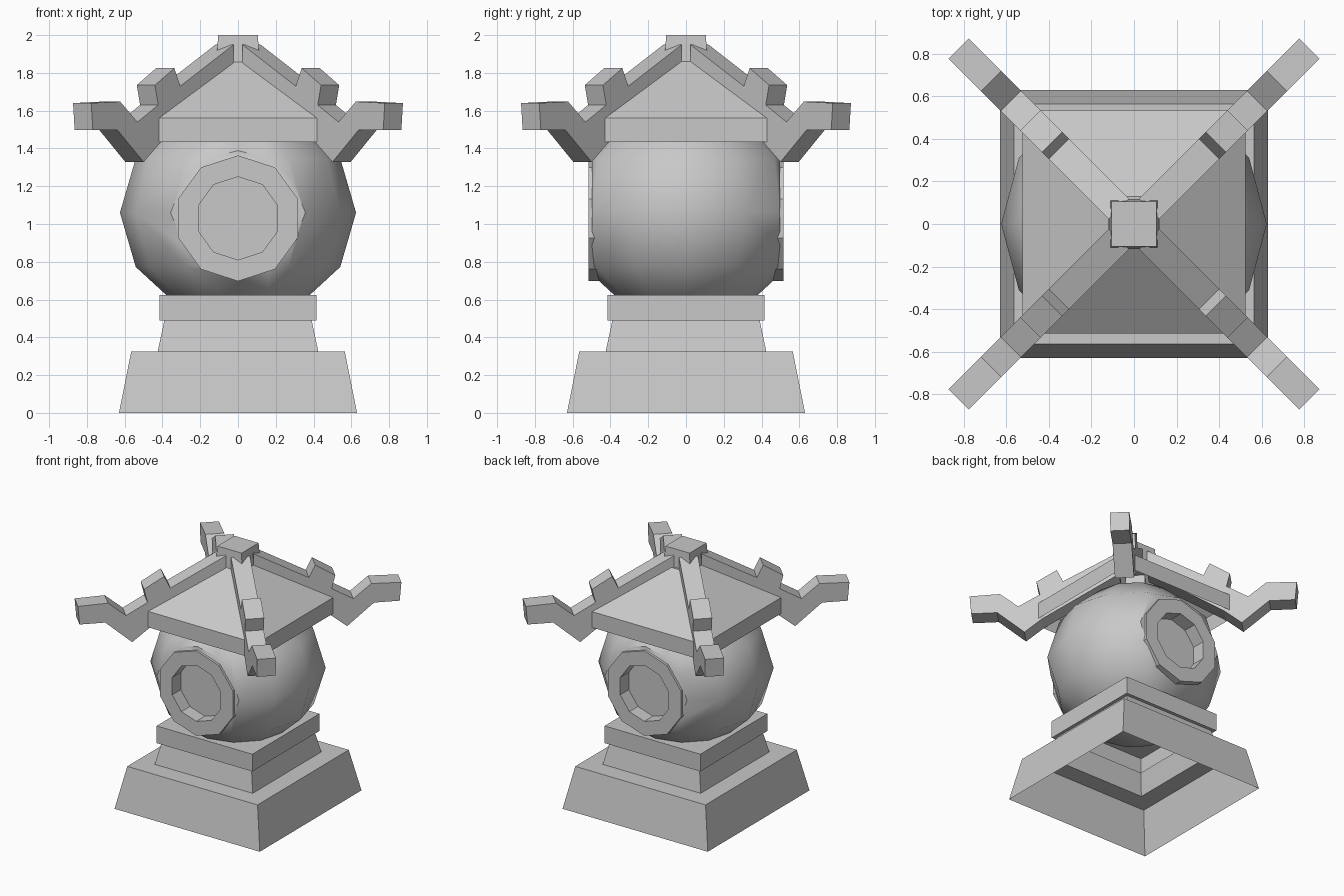
import bpy, bmesh
from math import pi, radians, cos, sin
from mathutils import Matrix, Vector

if "Cube" in bpy.data.objects:
    bpy.data.objects.remove(bpy.data.objects["Cube"], do_unlink=True)

stone = bpy.data.materials.new("grey_stone")
stone.use_nodes = True
GREY = (0.58, 0.58, 0.58, 1)
stone.diffuse_color = GREY
stone.node_tree.nodes["Principled BSDF"].inputs["Base Color"].default_value = GREY


def finish(name, bm):
    bmesh.ops.remove_doubles(bm, verts=bm.verts, dist=1e-5)
    mesh = bpy.data.meshes.new(name)
    bm.to_mesh(mesh)
    bm.free()
    mesh.materials.append(stone)
    obj = bpy.data.objects.new(name, mesh)
    bpy.context.collection.objects.link(obj)
    return obj


def square_stack(name, levels, y=0.0, bottom=False):
    """Square shell through (half width, height) levels, capped on top."""
    bm = bmesh.new()
    corners = [(-1, -1), (1, -1), (1, 1), (-1, 1)]
    rings = [[bm.verts.new((h * a, h * b + y, z)) for a, b in corners] for h, z in levels]
    for low, high in zip(rings, rings[1:]):
        for i in range(4):
            j = (i + 1) % 4
            bm.faces.new((low[i], low[j], high[j], high[i]))
    bm.faces.new(rings[-1])
    if bottom:
        bm.faces.new(rings[0][::-1])
    return finish(name, bm)


def window_tube(name, outer, inner, y_in, y_out, side):
    """Ten-sided tube along y; a zero inner radius gives a solid plug."""
    bm = bmesh.new()
    def ring(r, y):
        return [bm.verts.new((r * sin(i * pi / 5), side * y, 1.03 + r * cos(i * pi / 5)))
                for i in range(10)]
    loops = [ring(outer, y_in), ring(outer, y_out)]
    if inner:
        loops += [ring(inner, y_out), ring(inner, y_in)]
        loops.append(loops[0])
    else:
        bm.faces.new(loops[0])
        bm.faces.new(loops[1])
    for a, b in zip(loops, loops[1:]):
        for i in range(10):
            j = (i + 1) % 10
            bm.faces.new((a[i], a[j], b[j], b[i]))
    bmesh.ops.recalc_face_normals(bm, faces=bm.faces)
    return finish(name, bm)


# Stepped pedestal, hollow underneath
square_stack("pedestal", [(0.63, 0), (0.565, 0.325), (0.425, 0.325), (0.39, 0.49),
                          (0.415, 0.49), (0.415, 0.625)])

# Round lantern body, flattened at front and back
bm = bmesh.new()
bmesh.ops.create_uvsphere(bm, u_segments=12, v_segments=6, radius=0.625)
bmesh.ops.transform(bm, verts=bm.verts,
                    matrix=Matrix.Translation((0, 0, 1.06)) @ Matrix.Diagonal((1, 1, 0.92, 1)))
for side in (-1, 1):
    cut = bmesh.ops.bisect_plane(bm, geom=bm.verts[:] + bm.edges[:] + bm.faces[:],
                                 plane_co=(0, side * 0.497, 0), plane_no=(0, side, 0),
                                 clear_outer=True)
    rim = [e for e in cut["geom_cut"] if isinstance(e, bmesh.types.BMEdge)]
    bmesh.ops.contextual_create(bm, geom=rim)
bmesh.ops.recalc_face_normals(bm, faces=bm.faces)
body = finish("lantern_body", bm)

# Recessed windows with raised surrounds
for side, label in ((-1, "front"), (1, "back")):
    cutter = window_tube(label + "_window_cutter", 0.27, 0, 0.41, 0.8, side)
    cutter.hide_render = True
    cutter.hide_set(True)
    mod = body.modifiers.new(label + "_window", "BOOLEAN")
    mod.operation = "DIFFERENCE"
    mod.solver = "EXACT"
    mod.object = cutter
    window_tube(label + "_window_frame", 0.333, 0.22, 0.39, 0.516, side)

bpy.context.view_layer.objects.active = body
body.select_set(True)
for mod in list(body.modifiers):
    bpy.ops.object.modifier_apply(modifier=mod.name)
bpy.ops.object.shade_smooth_by_angle(angle=radians(40))
for label in ("front", "back"):
    bpy.data.objects.remove(bpy.data.objects[label + "_window_cutter"], do_unlink=True)

# Hollow pyramid roof and finial
square_stack("roof", [(0.525, 1.435), (0.525, 1.56), (0.12, 1.86)], y=0.01)
square_stack("finial", [(0.115, 1.85), (0.105, 2.0)], bottom=True)

# Diagonal ridge beams: (distance from centre, height) outline
OUTLINE = [(0.1, 1.95), (0.5, 1.73), (0.545, 1.825), (0.69, 1.735), (0.665, 1.63),
           (0.82, 1.54), (0.95, 1.648), (1.167, 1.64), (1.155, 1.497), (0.97, 1.497),
           (0.775, 1.328), (0.65, 1.43), (0.1, 1.77)]
for k, label in enumerate(("back_left", "back_right", "front_right", "front_left")):
    bm = bmesh.new()
    face = bm.faces.new([bm.verts.new((d, -0.068, z)) for d, z in OUTLINE])
    grown = bmesh.ops.extrude_face_region(bm, geom=[face], use_keep_orig=True)["geom"]
    bmesh.ops.translate(bm, vec=Vector((0, 0.136, 0)),
                        verts=[v for v in grown if isinstance(v, bmesh.types.BMVert)])
    bmesh.ops.recalc_face_normals(bm, faces=bm.faces)
    bmesh.ops.rotate(bm, verts=bm.verts, cent=(0, 0, 0),
                     matrix=Matrix.Rotation(pi / 4 + k * pi / 2, 3, "Z"))
    finish(label + "_ridge_beam", bm)
